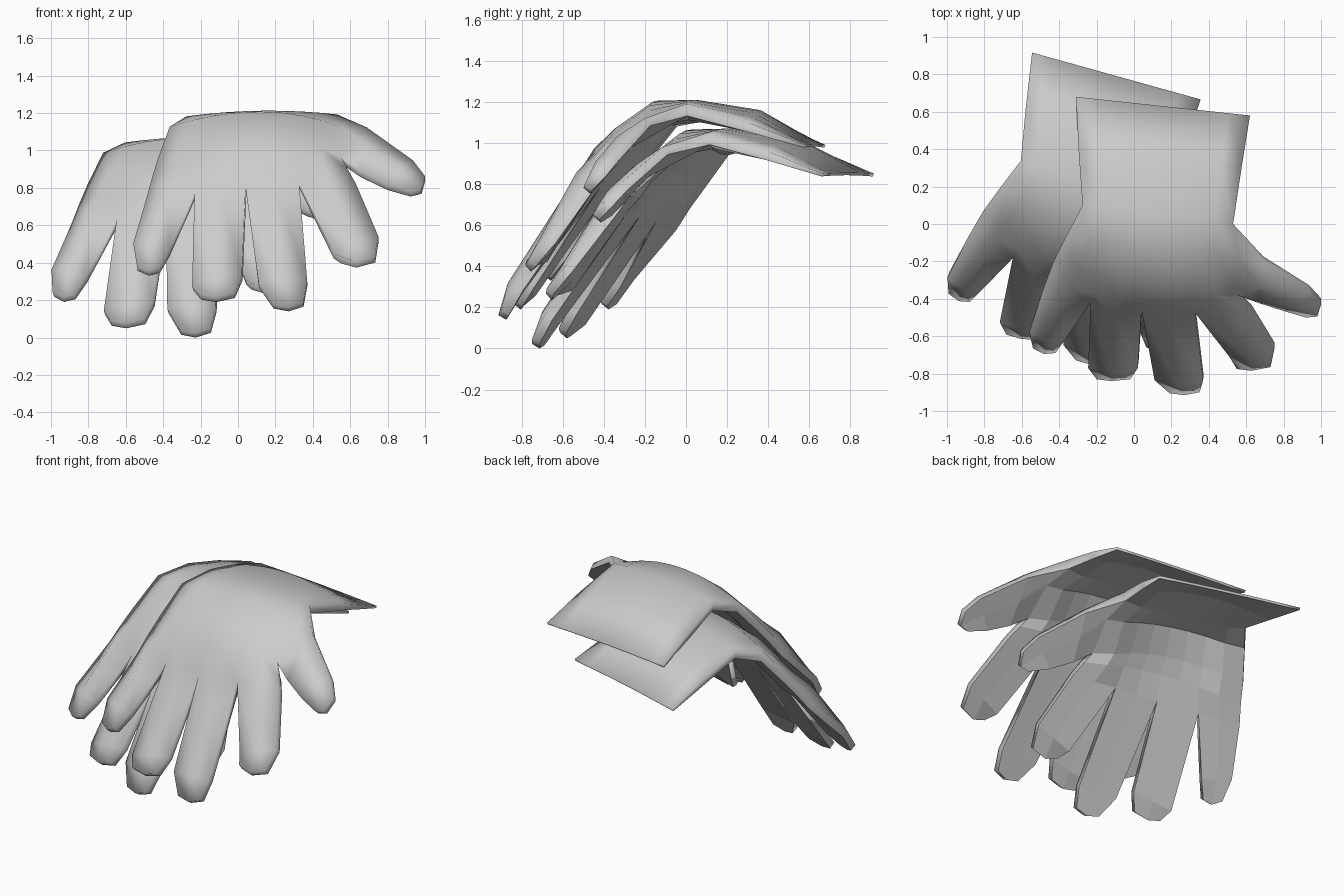
import bpy
import bmesh
import math
from mathutils import Vector, Matrix

cube = bpy.data.objects.get("Cube")
if cube:
    bpy.data.objects.remove(cube)

grey = bpy.data.materials.new("plain grey")
grey.use_nodes = True
tone = (0.6, 0.6, 0.6, 1)
grey.diffuse_color = tone
grey.node_tree.nodes["Principled BSDF"].inputs["Base Color"].default_value = tone

bm = bmesh.new()
dome = {}    # how far a vertex rises above the sheet
depth = {}   # how far its underside lies below the sheet


def point(co, rise=0.0, drop=0.045):
    v = bm.verts.new(co)
    dome[v], depth[v] = rise, drop
    return v


def bridge(a, b):
    """Join two rows of vertices with quads."""
    for i in range(len(a) - 1):
        bm.faces.new((a[i], b[i], b[i + 1], a[i + 1]))


def curve_row(left, centre, right, count=9):
    """Points on the parabola through three points."""
    l, c, r = map(Vector, (left, centre, right))
    for i in range(count):
        u = i / (count - 1)
        yield (l * 2 * (u - .5) * (u - 1) + c * 4 * u * (1 - u)
               + r * 2 * u * (u - .5))


def digit(base, stations, tip):
    """Extend three base vertices into a rounded finger."""
    row = base
    for left, right in stations:
        l, r = Vector(left), Vector(right)
        new = [point(l), point((l + r) / 2, 0.04), point(r)]
        bridge(row, new)
        row = new
    bridge(row, [point(p) for p in tip])


# Back of the hand, from cuff to finger roots: left, centre, right
palm_profile = [
    ((-.31, .68, 1.0), (.155, .63, 1.005), (.62, .58, 1.0)),
    ((-.295, .38, 1.11), (.14, .36, 1.17), (.575, .30, 1.11)),
    ((-.275, .10, 1.19), (.13, .05, 1.22), (.53, .0, 1.2)),
    ((-.365, -.07, 1.135), (.12, -.15, 1.215), (.56, -.19, 1.13)),
    ((-.43, -.20, .96), (.07, -.32, 1.08), (.55, -.38, .975)),
    ((-.46, -.28, .86), (.06, -.425, .975), (.585, -.42, .91)),
    ((-.49, -.36, .75), (.04, -.46, .81), (.63, -.47, .83)),
]
rim_depth = [.015, .045, .06, .055, .045, .045, .045]
inner_depth = [.015, .06, .09, .085, .095, .105, .045]
knuckles = [0, 0, 0, 0, .008, .012, .07]
rows = []
for k, ends in enumerate(palm_profile):
    row = []
    for i, co in enumerate(curve_row(*ends)):
        drop = rim_depth[k] if i in (0, 8) else inner_depth[k]
        row.append(point(co, knuckles[k] * (i % 2), drop))
    if rows:
        bridge(rows[-1], row)
    rows.append(row)

# Four fingers, each sharing three vertices of the last palm row
fingers = [
    ([((-.56, -.58, .51), (-.37, -.62, .47))],
     [(-.54, -.665, .39), (-.48, -.695, .365), (-.42, -.69, .38)]),
    ([((-.245, -.77, .29), (.02, -.77, .34))],
     [(-.20, -.83, .24), (-.12, -.84, .225), (-.02, -.83, .245)]),
    ([((.11, -.835, .30), (.37, -.835, .31))],
     [(.19, -.905, .185), (.27, -.915, .17), (.35, -.90, .195)]),
    ([((.51, -.71, .46), (.75, -.67, .55))],
     [(.55, -.775, .44), (.63, -.785, .415), (.73, -.765, .44)]),
]
for n, (stations, tip) in enumerate(fingers):
    digit(rows[-1][2 * n:2 * n + 3], stations, tip)

# Thumb grows from the side of the palm
digit([rows[4][8], rows[3][8], rows[2][8]],
      [((.66, -.42, .895), (.69, -.20, 1.13)),
       ((.80, -.465, .825), (.935, -.36, .955))],
      [(.92, -.50, .79), (.98, -.495, .805), (1.0, -.43, .87)])

# Thicken the sheet: domed smooth top and rim, flat faceted underside
bm.normal_update()
sheet_faces = list(bm.faces)
rim = [e.link_loops[0] for e in bm.edges if e.is_boundary]
rim = [(l.vert, l.link_loop_next.vert) for l in rim]
under = {}
for v in list(bm.verts):
    under[v] = bm.verts.new(v.co - v.normal * depth[v])
for v in under:
    v.co += v.normal * dome[v]
walls = [bm.faces.new((b, a, under[a], under[b])) for a, b in rim]
for f in sheet_faces + walls:
    f.smooth = True
for f in sheet_faces:
    bm.faces.new([under[v] for v in reversed(f.verts)])
bmesh.ops.recalc_face_normals(bm, faces=bm.faces)

mesh = bpy.data.meshes.new("glove")
bm.to_mesh(mesh)
bm.free()
mesh.materials.append(grey)

# Two gloves: the second is turned, lower and further back
turn = Matrix.Translation((-.35, .195, -.14)) @ Matrix.Rotation(math.radians(-9.4), 4, 'Z')
lift = -min((turn @ v.co).z for v in mesh.vertices)
for name, place in (("upper_glove", Matrix.Identity(4)), ("lower_glove", turn)):
    glove = bpy.data.objects.new(name, mesh.copy())
    bpy.context.collection.objects.link(glove)
    glove.data.transform(Matrix.Translation((0, 0, lift)) @ place)
bpy.data.meshes.remove(mesh)
